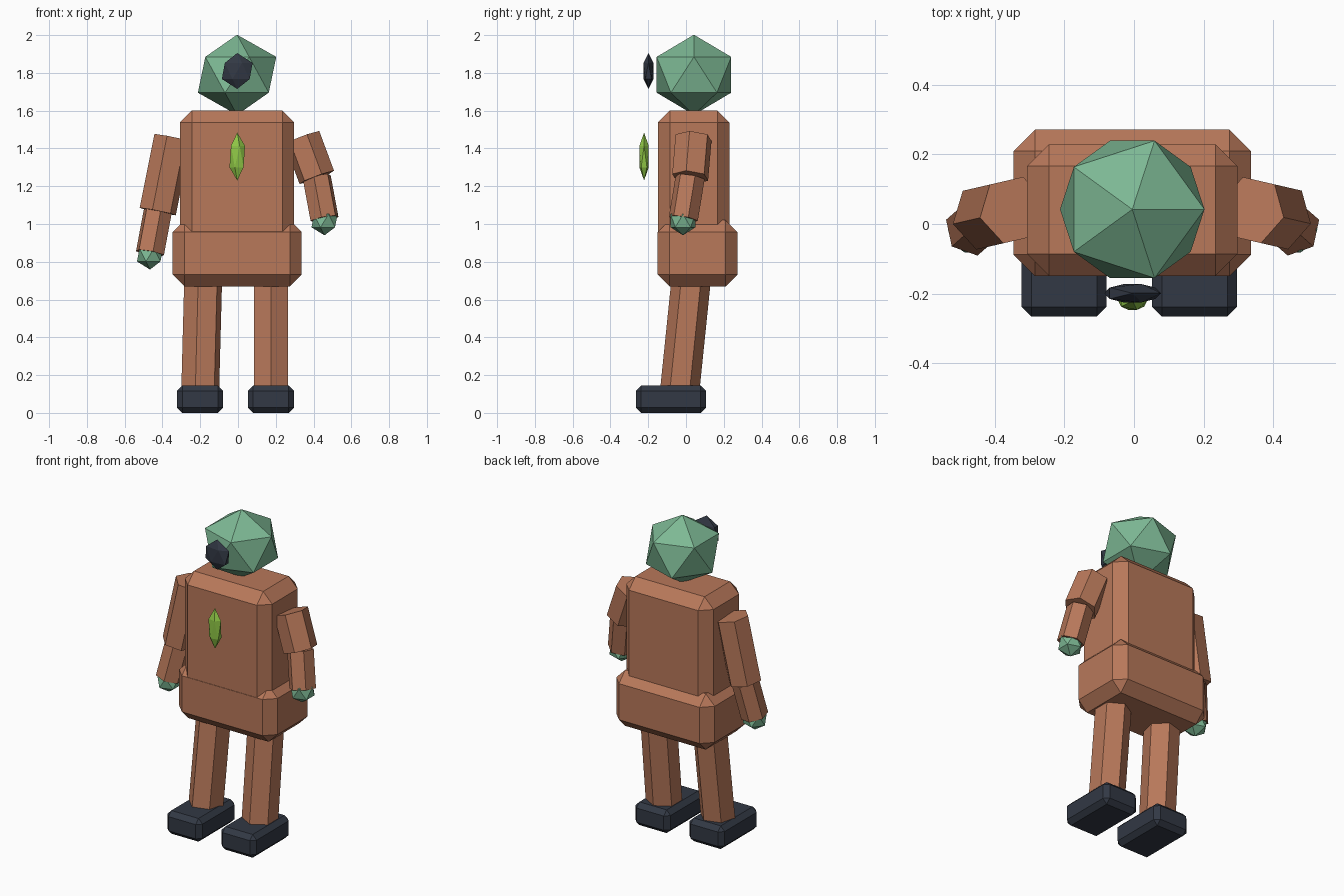
import bpy
import bmesh
from mathutils import Vector, Matrix

if "Cube" in bpy.data.objects:
    bpy.data.objects.remove(bpy.data.objects["Cube"], do_unlink=True)


def material(name, rgb):
    m = bpy.data.materials.new(name)
    m.use_nodes = True
    m.diffuse_color = (*rgb, 1)
    m.node_tree.nodes["Principled BSDF"].inputs["Base Color"].default_value = (*rgb, 1)
    return m


BROWN = material("clay brown", (0.479, 0.188, 0.102))
GREEN = material("soft green", (0.205, 0.479, 0.296))
DARK = material("dark slate", (0.032, 0.040, 0.058))
LIME = material("lime green", (0.275, 0.571, 0.061))


def finish(bm, name, mat):
    mesh = bpy.data.meshes.new(name)
    bm.to_mesh(mesh)
    bm.free()
    mesh.materials.append(mat)
    obj = bpy.data.objects.new(name, mesh)
    bpy.context.scene.collection.objects.link(obj)
    return obj


def block(name, center, size, chamfer, mat):
    """Box with a single-segment chamfer on every edge."""
    bm = bmesh.new()
    bmesh.ops.create_cube(bm, size=1)
    bmesh.ops.scale(bm, vec=size, verts=bm.verts)
    bmesh.ops.translate(bm, vec=center, verts=bm.verts)
    obj = finish(bm, name, mat)
    bevel = obj.modifiers.new("chamfer", "BEVEL")
    bevel.width = chamfer
    bevel.segments = 1
    return obj


def limb(name, start, end, radius, mat):
    """Six-sided prism between two points."""
    a, b = Vector(start), Vector(end)
    turn = (b - a).to_track_quat("Z", "Y").to_matrix().to_4x4()
    bm = bmesh.new()
    bmesh.ops.create_cone(bm, cap_ends=True, segments=6, radius1=radius, radius2=radius,
                          depth=(b - a).length,
                          matrix=Matrix.Translation((a + b) / 2) @ turn)
    return finish(bm, name, mat)


def gem(name, center, radii, mat):
    """Stretched twenty-sided ball."""
    bm = bmesh.new()
    bmesh.ops.create_icosphere(bm, subdivisions=1, radius=1)
    bmesh.ops.scale(bm, vec=radii, verts=bm.verts)
    bmesh.ops.translate(bm, vec=center, verts=bm.verts)
    return finish(bm, name, mat)


# Body
block("torso", (-0.005, 0.04, 1.23), (0.605, 0.378, 0.74), 0.063, BROWN)
block("hips", (-0.005, 0.061, 0.845), (0.682, 0.422, 0.35), 0.062, BROWN)

# Head, eye and chest emblem
gem("head", (-0.005, 0.042, 1.79), (0.232, 0.232, 0.212), GREEN)
gem("eye", (-0.004, -0.199, 1.81), (0.091, 0.031, 0.095), DARK)
gem("chest_emblem", (-0.004, -0.222, 1.357), (0.046, 0.029, 0.127), LIME)

# Legs and feet: side, foot x, leg top x
for side, x, top_x in (("left", 0.174, 0.174), ("right", -0.201, -0.182)):
    limb(side + "_leg", (top_x, 0.037, 0.8), (x, -0.037, 0.08), 0.104, BROWN)
    block(side + "_foot", (x, -0.08, 0.0725), (0.244, 0.372, 0.145), 0.028, DARK)

# Arms: side, direction, elbow height
for side, s, elbow_z in (("left", 1, 1.247), ("right", -1, 1.066)):
    shoulder = (s * 0.343 - 0.004, 0.04, 1.457)
    elbow = (s * 0.421 - 0.004, 0.022, elbow_z)
    wrist = (s * 0.462 - 0.004, -0.014, elbow_z - 0.22)
    limb(side + "_upper_arm", shoulder, elbow, 0.1, BROWN)
    limb(side + "_forearm", elbow, wrist, 0.079, BROWN)
    gem(side + "_hand", (wrist[0], wrist[1] - 0.002, wrist[2] - 0.01),
        (0.077, 0.077, 0.077), GREEN)
